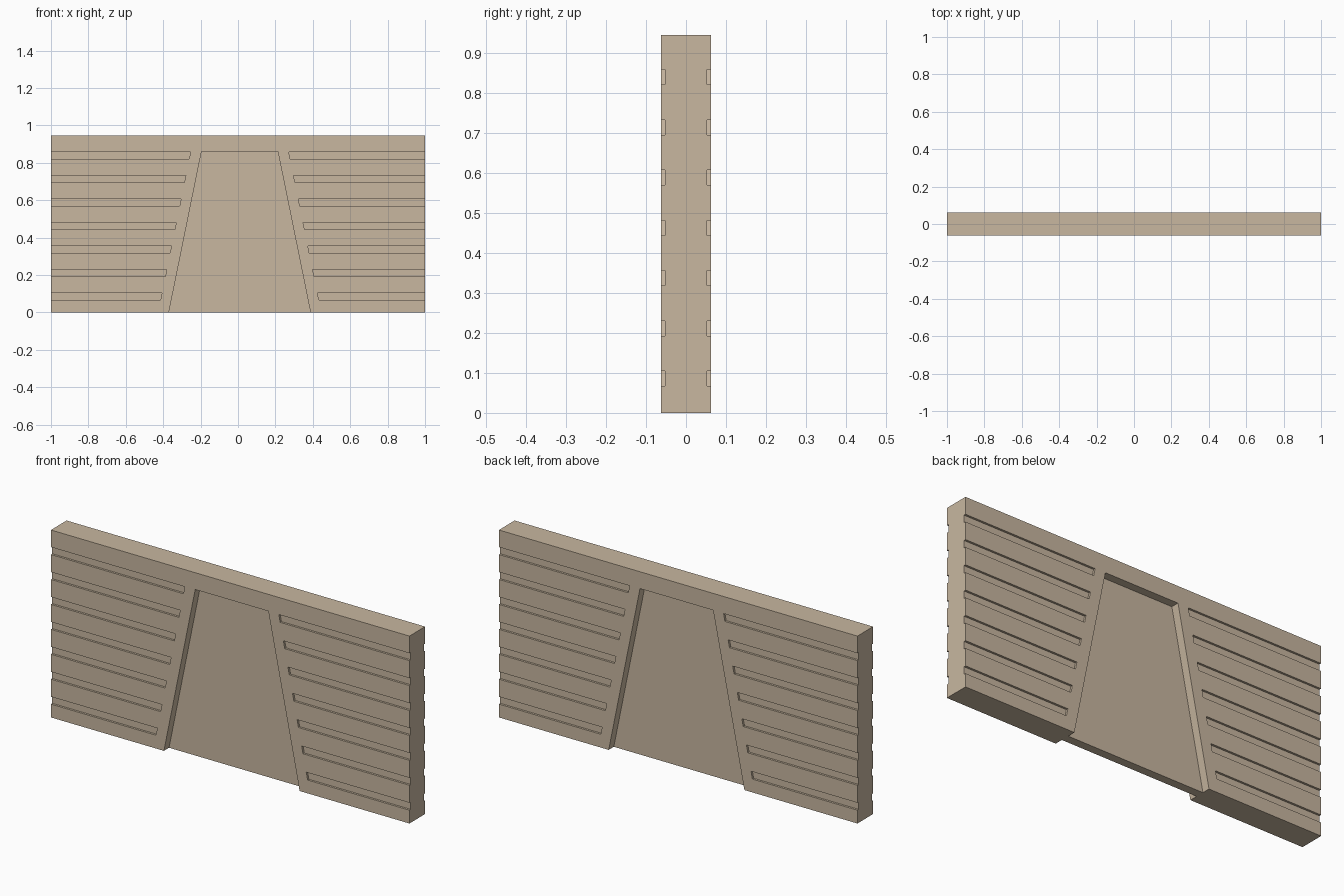
import bpy, bmesh

if "Cube" in bpy.data.objects:
    bpy.data.objects.remove(bpy.data.objects["Cube"])

W, T, H = 1.0, 0.0625, 0.945        # half width, half thickness, height
CX = 0.009                          # recess centre line
SLOPE = 0.203                       # lean of recess sides and groove ends
TOP = 0.86                          # top of the recess
RECESS, GROOVE = 0.041, 0.0105      # cut depths

stone = bpy.data.materials.new("tan_stone")
stone.diffuse_color = (0.578, 0.474, 0.352, 1)
stone.use_nodes = True
stone.node_tree.nodes["Principled BSDF"].inputs["Base Color"].default_value = stone.diffuse_color


def prism(bm, outline, y0, y1):
    """Closed prism from an (x, z) outline between two y values."""
    a = [bm.verts.new((x, y0, z)) for x, z in outline]
    b = [bm.verts.new((x, y1, z)) for x, z in outline]
    bm.faces.new(a)
    bm.faces.new(b[::-1])
    n = len(a)
    for i in range(n):
        j = (i + 1) % n
        bm.faces.new((a[j], a[i], b[i], b[j]))


def finish(bm, name):
    bmesh.ops.recalc_face_normals(bm, faces=bm.faces[:])
    me = bpy.data.meshes.new(name)
    bm.to_mesh(me)
    bm.free()
    me.materials.append(stone)
    ob = bpy.data.objects.new(name, me)
    bpy.context.collection.objects.link(ob)
    return ob


# wall slab
bm = bmesh.new()
prism(bm, [(-W, 0), (W, 0), (W, H), (-W, H)], -T, T)
wall = finish(bm, "wall_panel")


def half_width(z, at_top):
    return at_top + SLOPE * (TOP - z)


# cutters for both faces: tapered recess and rows of grooves
bm = bmesh.new()
for side in (-1, 1):
    out = side * (T + 0.05)
    lo = -0.05
    b, t = half_width(lo, 0.204), 0.204
    prism(bm, [(CX - b, lo), (CX + b, lo), (CX + t, TOP), (CX - t, TOP)],
          side * (T - RECESS), out)
    for i in range(7):
        z0 = 0.067 + i * 0.1257
        z1 = z0 + 0.0375
        for s in (-1, 1):
            prism(bm, [(s * 1.05, z0), (CX + s * half_width(z0, 0.262), z0),
                       (CX + s * half_width(z1, 0.262), z1), (s * 1.05, z1)],
                  side * (T - GROOVE), out)
cutter = finish(bm, "recess_cutter")
cutter.hide_render = True

# carve the wall
mod = wall.modifiers.new("carve", "BOOLEAN")
mod.operation = "DIFFERENCE"
mod.solver = "EXACT"
mod.object = cutter
bpy.context.view_layer.objects.active = wall
wall.select_set(True)
bpy.ops.object.modifier_apply(modifier=mod.name)
bpy.data.objects.remove(cutter, do_unlink=True)
